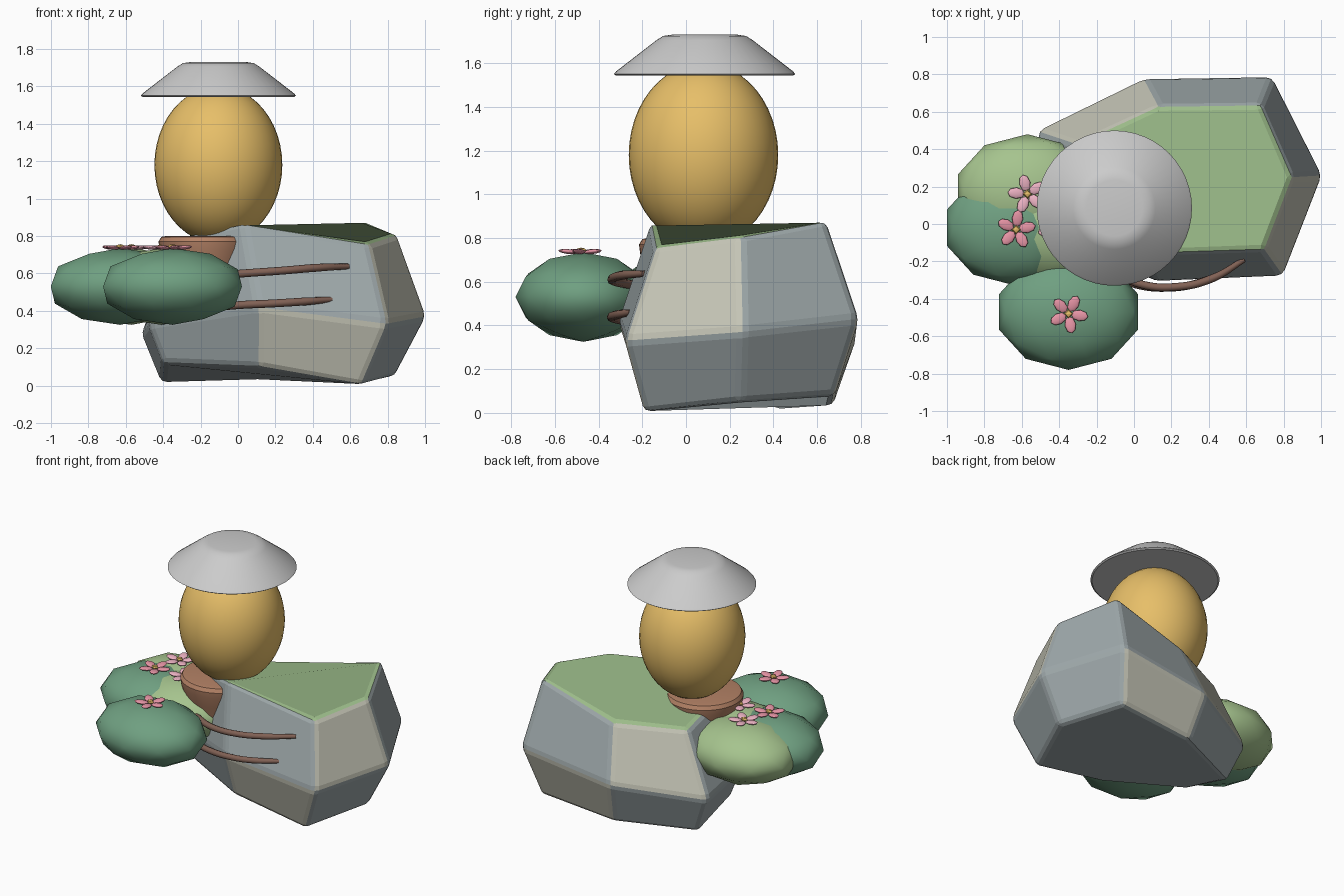
import bpy, bmesh, math
from mathutils import Vector

if "Cube" in bpy.data.objects:
    bpy.data.objects.remove(bpy.data.objects["Cube"])


def mat(name, r, g, b):
    m = bpy.data.materials.new(name)
    m.diffuse_color = (r, g, b, 1)
    m.use_nodes = True
    m.node_tree.nodes["Principled BSDF"].inputs["Base Color"].default_value = m.diffuse_color
    return m


STONE = mat("stone", .34, .39, .40)
PALE = mat("pale_stone", .56, .56, .47)
MOSS = mat("moss", .33, .50, .25)
DARK = mat("dark_leaf", .16, .35, .22)
LIGHT = mat("light_leaf", .38, .55, .27)
GOLD = mat("gold", .80, .52, .14)
CLAY = mat("clay", .45, .22, .13)
BARK = mat("bark", .22, .12, .09)
PINK = mat("pink", .80, .30, .38)
PALE_PINK = mat("pale_pink", .85, .45, .55)


def finish(o, name, m=None, angle=None):
    o.name = name
    if m:
        o.data.materials.append(m)
    if angle:
        bpy.ops.object.select_all(action='DESELECT')
        o.select_set(True)
        bpy.context.view_layer.objects.active = o
        bpy.ops.object.shade_smooth_by_angle(angle=math.radians(angle))
    return o


def new_obj(bm):
    bmesh.ops.recalc_face_normals(bm, faces=bm.faces)
    me = bpy.data.meshes.new("mesh")
    bm.to_mesh(me)
    bm.free()
    o = bpy.data.objects.new("part", me)
    bpy.context.collection.objects.link(o)
    return o


def lathe(name, profile, x, y, m=None, n=48):
    bm = bmesh.new()
    rings = [[bm.verts.new((x + r * math.cos(2 * math.pi * i / n),
                            y + r * math.sin(2 * math.pi * i / n), z))
              for i in range(n)] for r, z in profile]
    for a, b in zip(rings, rings[1:]):
        for i in range(n):
            bm.faces.new((a[i], a[(i + 1) % n], b[(i + 1) % n], b[i]))
    bm.faces.new(rings[0])
    bm.faces.new(rings[-1])
    return finish(new_obj(bm), name, m, 35)


# Rock: three uneven seven-sided rings, bevelled
low = [(.84, .25, .05), (.66, .68, .08), (.10, .67, .03), (-.41, .45, .01),
       (-.40, .06, .12), (.11, -.20, .10), (.66, -.19, 0)]
mid = [(1.01, .26, .37), (.74, .79, .43), (.05, .78, .34), (-.52, .50, .28),
       (-.48, .05, .33), (.11, -.31, .42), (.80, -.28, .33)]
top = [(.85, .25, .81), (.68, .64, .885), (.13, .63, .71), (-.31, .43, .70),
       (-.30, .02, .80), (.03, -.16, .875), (.70, -.14, .76)]
bm = bmesh.new()
rings = [[bm.verts.new(p) for p in ring] for ring in (low, mid, top)]
pale = {(0, 1), (0, 5), (1, 2), (1, 6)}
for k in range(2):
    for i in range(7):
        j = (i + 1) % 7
        f = bm.faces.new((rings[k][i], rings[k][j], rings[k + 1][j], rings[k + 1][i]))
        f.material_index = 1 if (k, i) in pale else 0
bm.faces.new(rings[0])
bm.faces.new(rings[2]).material_index = 2
rock = finish(new_obj(bm), "rock", STONE)
rock.data.materials.append(PALE)
rock.data.materials.append(MOSS)
bev = rock.modifiers.new("bevel", 'BEVEL')
bev.width = .03
bev.segments = 2
bev.limit_method = 'NONE'

# Pot, egg-shaped lantern body and cap
lathe("pot", [(.15, .38), (.225, .65), (.25, .73), (.255, .77), (.24, .795), (.21, .80)],
      -.17, .04, CLAY)
bpy.ops.mesh.primitive_uv_sphere_add(segments=40, ring_count=24, location=(-.105, .08, 1.18))
egg = bpy.context.object
egg.scale = (.342, .342, .42)
finish(egg, "lantern_body", GOLD, 60)
lathe("cap", [(.405, 1.543), (.415, 1.55), (.405, 1.562), (.22, 1.705), (.19, 1.724),
              (.15, 1.73)], -.105, .085)


# Twigs wrapping the rock front
def twig(name, pts):
    cu = bpy.data.curves.new(name, 'CURVE')
    cu.dimensions = '3D'
    cu.bevel_depth = .021
    cu.bevel_resolution = 2
    cu.use_fill_caps = True
    s = cu.splines.new('BEZIER')
    s.bezier_points.add(len(pts) - 1)
    for b, p in zip(s.bezier_points, pts):
        b.co = p
        b.handle_left_type = b.handle_right_type = 'AUTO'
    s.bezier_points[-1].radius = .7
    o = bpy.data.objects.new(name, cu)
    bpy.context.collection.objects.link(o)
    cu.materials.append(BARK)


twig("upper_twig", [(-.2, -.2, .58), (.03, -.32, .6), (.24, -.335, .615), (.42, -.29, .63), (.59, -.19, .637)])
twig("lower_twig", [(-.2, -.22, .41), (0, -.32, .43), (.2, -.34, .44), (.36, -.31, .45), (.50, -.25, .46)])


# Bushes, each with a five-petal flower on top
def flower(name, x, y, z, m, turn):
    for i in range(5):
        a = turn + i * 2 * math.pi / 5
        bpy.ops.mesh.primitive_uv_sphere_add(
            segments=8, ring_count=6, rotation=(0, -.1, a),
            location=(x + .06 * math.cos(a), y + .06 * math.sin(a), z))
        p = bpy.context.object
        p.scale = (.046, .03, .011)
        finish(p, f"{name}_petal", m, 40)
    bpy.ops.mesh.primitive_uv_sphere_add(segments=4, ring_count=4, location=(x, y, z + .004))
    c = bpy.context.object
    c.scale = (.025, .025, .014)
    finish(c, f"{name}_centre", GOLD)


bushes = [("front", -.35, -.47, DARK, PINK), ("left", -.63, -.02, DARK, PINK),
          ("back", -.57, .17, LIGHT, PALE_PINK), ("inner", -.41, -.01, LIGHT, PALE_PINK)]
for i, (n, x, y, leaf, petal) in enumerate(bushes):
    bpy.ops.mesh.primitive_ico_sphere_add(subdivisions=2, location=(x, y, .53))
    b = bpy.context.object
    b.scale = (.39, .31, .205)
    finish(b, f"{n}_bush", leaf, 30)
    flower(f"{n}_flower", x, y - .01, .738, petal, 1.1 + i * .35)
